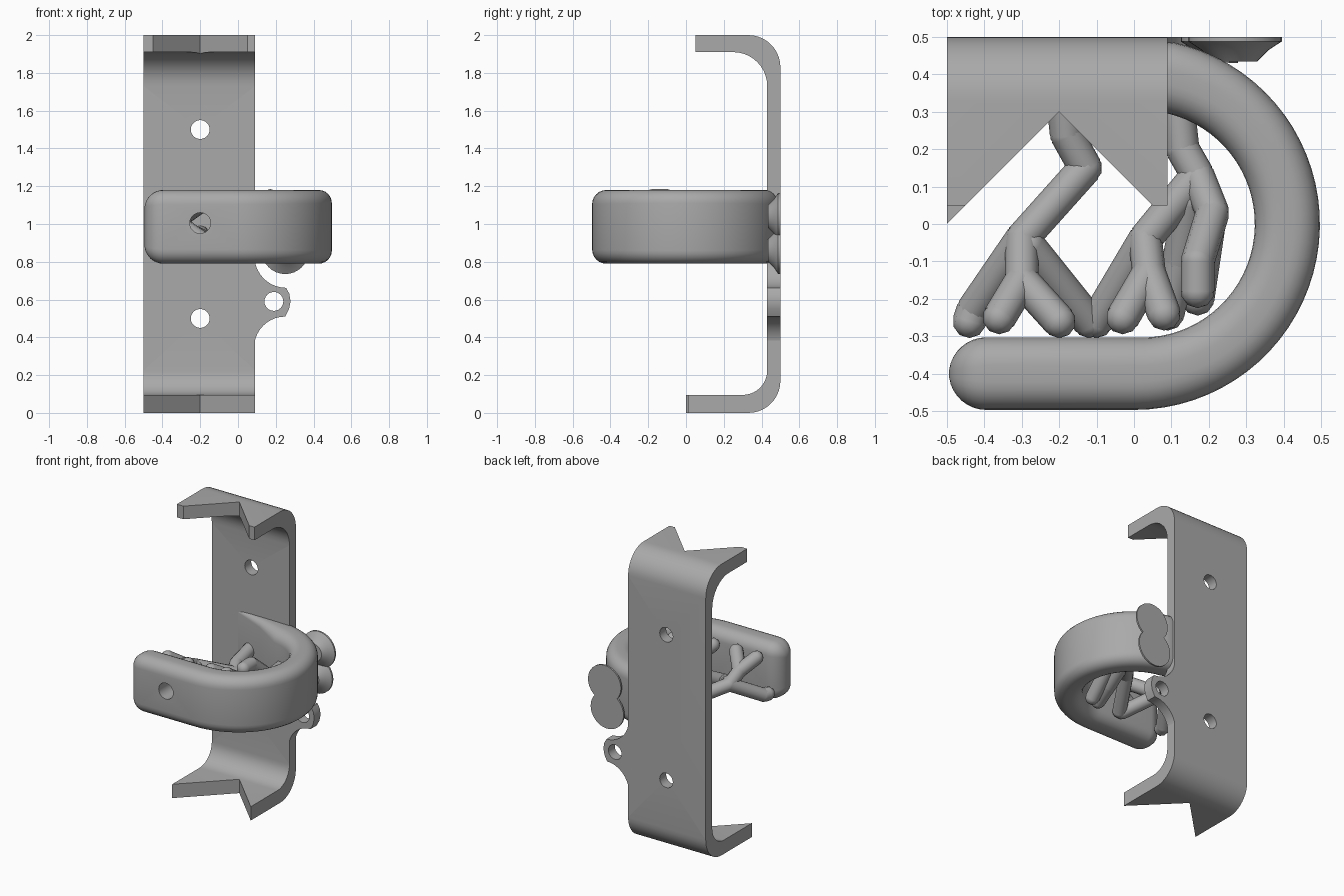
import bpy, bmesh, math
from mathutils import Vector

if "Cube" in bpy.data.objects:
    bpy.data.objects.remove(bpy.data.objects["Cube"])

grey = bpy.data.materials.new("mid_grey")
grey.diffuse_color = (0.4, 0.4, 0.4, 1)
grey.use_nodes = True
grey.node_tree.nodes["Principled BSDF"].inputs["Base Color"].default_value = grey.diffuse_color


def finish(name, bm, smooth=True):
    bmesh.ops.recalc_face_normals(bm, faces=bm.faces)
    me = bpy.data.meshes.new(name)
    bm.to_mesh(me)
    bm.free()
    ob = bpy.data.objects.new(name, me)
    bpy.context.collection.objects.link(ob)
    me.materials.append(grey)
    if smooth:
        shade(ob)
    return ob


def select(ob):
    bpy.ops.object.select_all(action='DESELECT')
    ob.select_set(True)
    bpy.context.view_layer.objects.active = ob


def shade(ob):
    select(ob)
    bpy.ops.object.shade_smooth_by_angle(angle=math.radians(35))


def prism(name, pts, offset):
    """Extrude a closed outline of 3D points along offset."""
    bm = bmesh.new()
    face = bm.faces.new([bm.verts.new(p) for p in pts])
    out = bmesh.ops.extrude_face_region(bm, geom=[face])
    bmesh.ops.translate(bm, vec=offset, verts=[v for v in out['geom'] if isinstance(v, bmesh.types.BMVert)])
    return finish(name, bm)


def arc(cx, cy, r, a0, a1, n=10):
    return [(cx + r * math.cos(math.radians(a0 + (a1 - a0) * i / n)),
             cy + r * math.sin(math.radians(a0 + (a1 - a0) * i / n))) for i in range(n + 1)]


def cut(ob, cutter):
    m = ob.modifiers.new("cut", 'BOOLEAN')
    m.operation, m.solver, m.object = 'DIFFERENCE', 'EXACT', cutter
    select(ob)
    bpy.ops.object.modifier_apply(modifier=m.name)
    bpy.data.objects.remove(cutter)
    shade(ob)


def drill(ob, x, z, r, y0, y1):
    cut(ob, prism("drill", [(px, y0, pz) for px, pz in arc(x, z, r, 0, 345, 23)], (0, y1 - y0, 0)))


# Bracket: C-shaped side profile, notched flanges, screw holes
side = ([(0, 0)] + arc(0.33, 0.17, 0.17, -90, 0) + arc(0.33, 1.83, 0.17, 0, 90)
        + [(0.05, 2), (0.05, 1.91)] + arc(0.25, 1.73, 0.18, 90, 0)
        + arc(0.30, 0.225, 0.13, 0, -90) + [(0, 0.095)])
bracket = prism("bracket", [(-0.5, y, z) for y, z in side], (0.59, 0, 0))
cut(bracket, prism("notch", [(-0.2, 0.3, -0.1), (-0.8, -0.3, -0.1), (0.4, -0.3, -0.1)], (0, 0, 2.3)))
for z in (0.5, 1.5):
    drill(bracket, -0.2, z, 0.05, 0.3, 0.6)

# Side lug with concave fillets and a hole
lug_outline = ([(0.06, 0.83)] + arc(0.255, 0.83, 0.168, 180, 270)
               + [(0.272, 0.63), (0.278, 0.59), (0.27, 0.55)]
               + arc(0.25, 0.345, 0.165, 90, 180) + [(0.06, 0.345)])
lug = prism("side_lug", [(x, 0.43, z) for x, z in lug_outline], (0, 0.0695, 0))
drill(lug, 0.19, 0.59, 0.05, 0.3, 0.6)

# Curved band: rounded section swept along outer/inner point pairs
END, TOP, BOTTOM = 0.1, 1.18, 0.79
pairs = []
for i in range(9):                                   # rounded free end
    t = END * (1 - math.cos(math.radians(8 + 82 * i / 8)))
    pairs.append(((-0.495 + t, -0.497), (-0.495 + t, -0.303),
                  END - math.sqrt(max(0, END ** 2 - (END - t) ** 2))))
for i in range(37):                                  # half turn
    a = math.radians(-90 + 168 * i / 36)
    c, s = math.cos(a), math.sin(a)
    inner = 0.303 + 0.02 * max(0, c)
    pairs.append(((0.497 * c, 0.497 * s), (inner * c, inner * s), 0))
pairs.append(((-0.05, 0.47), (-0.1, 0.375), 0))      # wedge running into the bracket
pairs.append(((-0.3, 0.47), (-0.3, 0.43), 0))
bm = bmesh.new()
rings = []
for o, n, inset in pairs:
    o, n = Vector(o), Vector(n)
    mid, half, d = (o + n) / 2, (o - n).length / 2, (o - n).normalized()
    w, h = max(half - inset, 0.004), (TOP - BOTTOM) / 2 - inset
    r = min(0.075, w * 0.8)
    ring = []
    for k, (sx, sz) in enumerate([(1, 1), (-1, 1), (-1, -1), (1, -1)]):
        for u, v in arc(sx * (w - r), sz * (h - r), r, 90 * k, 90 * k + 90, 6):
            p = mid + d * u
            ring.append(bm.verts.new((p.x, p.y, (TOP + BOTTOM) / 2 + v)))
    rings.append(ring)
for a, b in zip(rings, rings[1:]):
    for i in range(len(a)):
        j = (i + 1) % len(a)
        bm.faces.new((a[i], a[j], b[j], b[i]))
bm.faces.new(rings[0])
bm.faces.new(rings[-1])
band = finish("curved_band", bm)
drill(band, -0.2, 1.005, 0.055, -0.6, -0.2)

# Two-lobed pad: flat back face, tapering toward the band
for name, x, z in (("pad_upper_lobe", 0.27, 1.04), ("pad_lower_lobe", 0.25, 0.86)):
    bm = bmesh.new()
    loops = [[bm.verts.new((px, y, pz)) for px, pz in arc(x, z, r, 0, 348.75, 31)]
             for y, r in ((0.4995, 0.125), (0.488, 0.125), (0.465, 0.09), (0.435, 0.06))]
    for a, b in zip(loops, loops[1:]):
        for i in range(32):
            bm.faces.new((a[i], a[(i + 1) % 32], b[(i + 1) % 32], b[i]))
    bm.faces.new(loops[0])
    bm.faces.new(loops[-1])
    finish(name, bm)


# Branching struts: tapered tubes joined by ball joints
def branch(name, paths, r=0.045):
    bm = bmesh.new()
    for path in paths:
        pts = [Vector(p) for p in path]
        for p in pts:
            res = bmesh.ops.create_icosphere(bm, subdivisions=2, radius=r)
            bmesh.ops.translate(bm, vec=p, verts=res['verts'])
        for a, b in zip(pts, pts[1:]):
            d = b - a
            res = bmesh.ops.create_cone(bm, segments=12, radius1=r, radius2=r, depth=d.length)
            rot = d.to_track_quat('Z', 'Y').to_matrix()
            bmesh.ops.rotate(bm, matrix=rot, verts=res['verts'])
            bmesh.ops.translate(bm, vec=(a + b) / 2, verts=res['verts'])
    finish(name, bm)


fork = (-0.3, -0.15, 1.03)
branch("left_branch", [
    [(-0.2, 0.43, 0.95), (-0.18, 0.24, 0.92), (-0.13, 0.15, 0.9), (-0.3, -0.04, 0.98), fork],
    [fork, (-0.36, -0.25, 1.1)],
    [fork, (-0.2, -0.26, 1.1)],
    [(-0.3, -0.04, 0.98), (-0.43, -0.23, 0.87), (-0.44, -0.26, 0.87)],
    [(-0.28, -0.06, 0.98), (-0.12, -0.26, 0.87)],
])
knee = (0.04, -0.13, 1.03)
branch("right_branch", [
    [(0.11, 0.42, 0.95), (0.12, 0.29, 0.95), (0.13, 0.2, 0.95), (0.17, 0.13, 0.96),
     (0.21, 0.03, 1.02), (0.17, -0.1, 1.14), (0.17, -0.18, 1.14)],
    [(0.17, 0.13, 0.96), (0.03, -0.04, 0.98), knee],
    [knee, (-0.03, -0.25, 1.1)],
    [knee, (0.08, -0.24, 1.1)],
    [(0.03, -0.04, 0.98), (-0.1, -0.26, 0.87)],
    [(0.15, 0.06, 0.96), (0.12, -0.1, 0.9), (0.09, -0.24, 0.86)],
    [(0.2, 0.0, 0.98), (0.17, -0.2, 0.84)],
])
